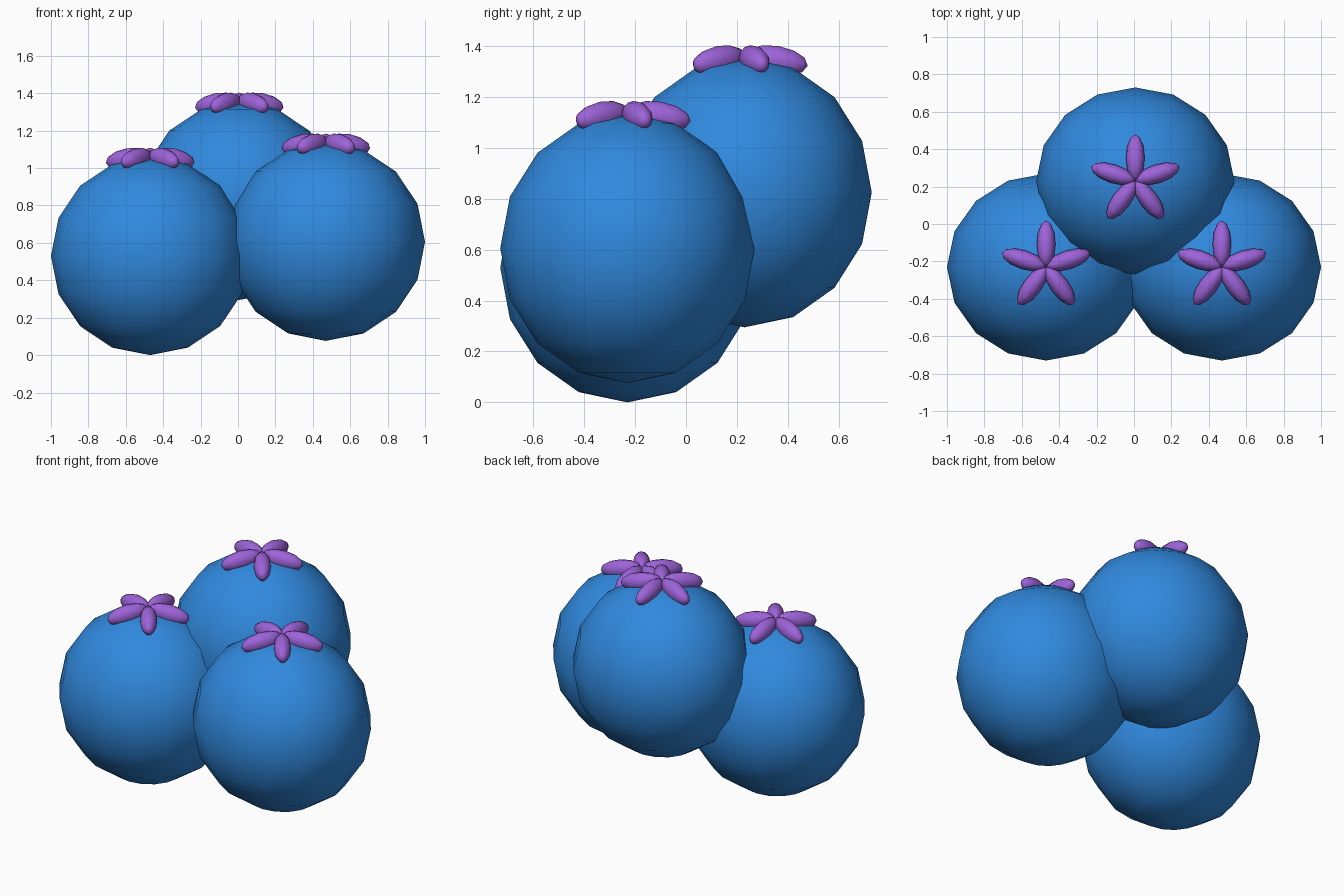
import bpy, bmesh, math
from mathutils import Matrix, Vector

if "Cube" in bpy.data.objects:
    bpy.data.objects.remove(bpy.data.objects["Cube"])


def material(name, rgb):
    m = bpy.data.materials.new(name)
    m.diffuse_color = (*rgb, 1)
    m.use_nodes = True
    m.node_tree.nodes["Principled BSDF"].inputs["Base Color"].default_value = m.diffuse_color
    return m


BLUE = material("berry blue", (0.03, 0.25, 0.73))
PURPLE = material("crown purple", (0.34, 0.125, 0.70))

RX, RY, RZ = 0.53, 0.50, 0.53      # berry radii
LENGTH, WIDTH, THICK = 0.125, 0.05, 0.057   # petal half sizes


def make_object(name, bm, mat):
    mesh = bpy.data.meshes.new(name)
    bm.to_mesh(mesh)
    bm.free()
    for p in mesh.polygons:
        p.use_smooth = True
    mesh.materials.append(mat)
    ob = bpy.data.objects.new(name, mesh)
    bpy.context.collection.objects.link(ob)
    return ob


def berry(name, centre):
    # slightly squashed low-poly ball
    bm = bmesh.new()
    bmesh.ops.create_uvsphere(bm, u_segments=16, v_segments=8, radius=1,
                              matrix=Matrix.Diagonal((RX, RY, RZ, 1)))
    make_object(name, bm, BLUE).location = centre


def crown(name, centre):
    # five drooping petals in a star, one pointing to the back
    bm = bmesh.new()
    for i in range(5):
        turn = Matrix.Rotation(math.radians(90 + 72 * i), 4, 'Z')
        droop = Matrix.Rotation(0.17, 4, 'Y')
        shape = Matrix.Diagonal((LENGTH, WIDTH, THICK, 1))
        along = Matrix.Rotation(math.radians(90), 4, 'Y')   # poles at the petal ends
        bmesh.ops.create_uvsphere(
            bm, u_segments=12, v_segments=6, radius=1,
            matrix=turn @ Matrix.Translation((0.125, 0, 0)) @ droop @ shape @ along)
    make_object(name, bm, PURPLE).location = Vector(centre) + Vector((0, 0, RZ - 0.011))


# cluster of three berries at rising heights
for side, c in (("left", (-0.47, -0.23, 0.53)),
                ("right", (0.47, -0.23, 0.606)),
                ("back", (0.007, 0.23, 0.825))):
    berry(side + "_berry", c)
    crown(side + "_crown", c)
